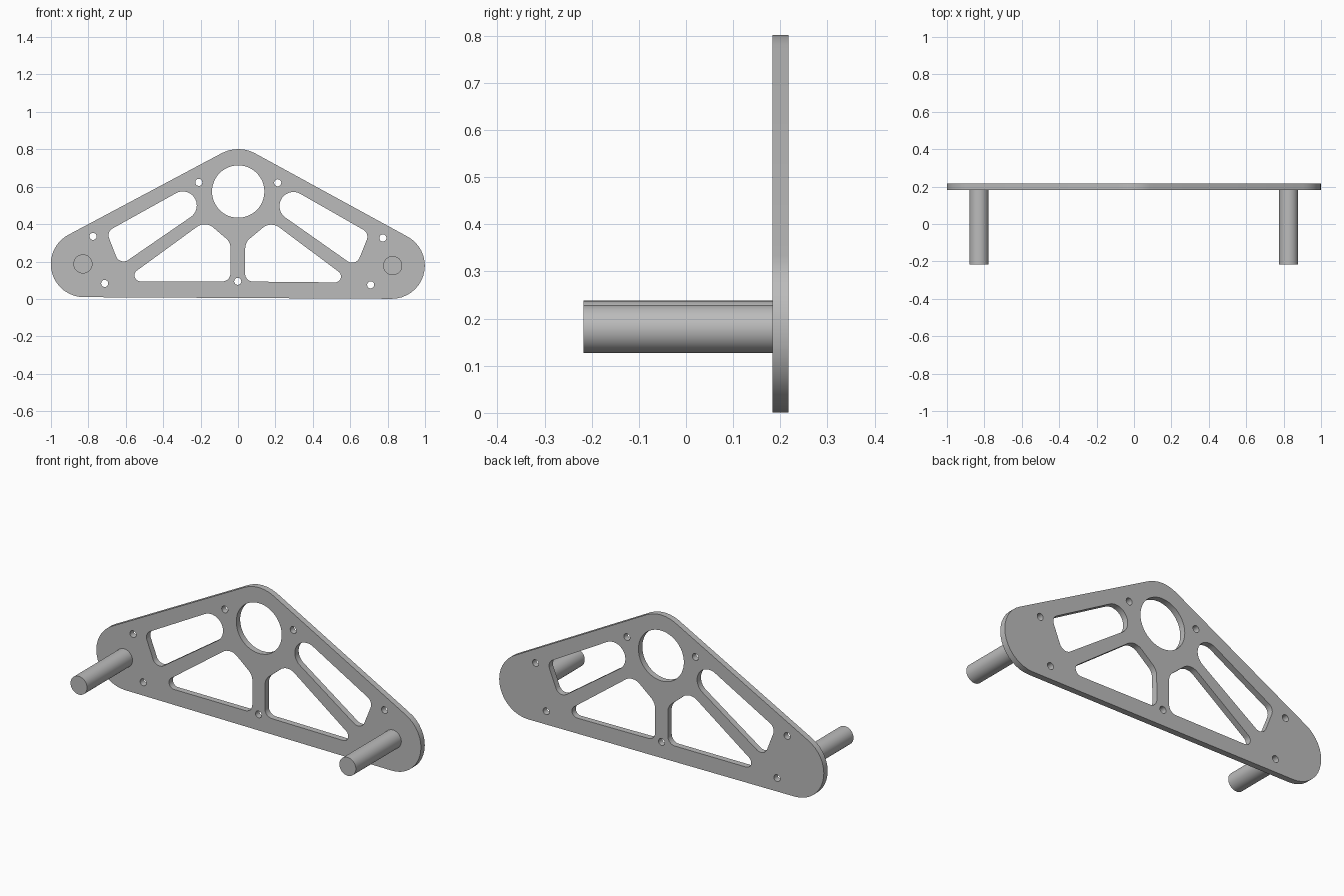
import bpy
from math import cos, sin, pi, radians
from mathutils import Matrix
from mathutils.geometry import convex_hull_2d

cube = bpy.data.objects.get("Cube")
if cube:
    bpy.data.objects.remove(cube, do_unlink=True)

TILT = Matrix.Translation((-0.002, 0, 0)) @ Matrix.Rotation(0.0054, 4, 'Y')
PLATE_Y, HALF_THICK = 0.2, 0.017
PIN_X, PIN_Z, PIN_R = 0.828, 0.1825, 0.051

grey = bpy.data.materials.new("satin grey metal")
grey.use_nodes = True
grey.diffuse_color = (0.5, 0.5, 0.5, 1)
grey.node_tree.nodes["Principled BSDF"].inputs["Base Color"].default_value = (0.5, 0.5, 0.5, 1)


def rounded(circles, steps=40):
    """Outline wrapped tightly around (x, z, radius) circles."""
    pts = [(x + r * cos(2 * pi * i / steps), z + r * sin(2 * pi * i / steps))
           for x, z, r in circles for i in range(steps)]
    return [pts[i] for i in convex_hull_2d(pts)]


def mirrored(circles):
    return [(-x, z, r) for x, z, r in circles]


def finish(obj):
    obj.data.materials.clear()
    obj.data.materials.append(grey)
    bpy.ops.object.select_all(action='DESELECT')
    obj.select_set(True)
    bpy.context.view_layer.objects.active = obj
    bpy.ops.object.shade_smooth_by_angle(angle=radians(30))


# Plate outline, bearing hole and openings
end = [(0.823, 0.182, 0.177)]
loops = [rounded(end + mirrored(end) + [(0, 0.611, 0.19)]),
         rounded([(0, 0.574, 0.14)], 48),
         rounded([(0, 0.094, 0.019)], 20)]
slot = [(0.296, 0.498, 0.075), (0.611, 0.24, 0.043), (0.649, 0.336, 0.043)]
window = [(0.178, 0.328, 0.07), (0.109, 0.27, 0.07),
          (0.082, 0.136, 0.043), (0.52, 0.123, 0.032)]
screw_holes = [[(x, z, 0.019)] for x, z in ((0.211, 0.622), (0.775, 0.33), (0.711, 0.079))]
for shape in [slot, window] + screw_holes:
    steps = 20 if len(shape) == 1 else 40
    loops += [rounded(shape, steps), rounded(mirrored(shape), steps)]

# Filled curve with holes, thickened into the plate
curve = bpy.data.curves.new("mounting_plate", 'CURVE')
curve.dimensions = '2D'
curve.fill_mode = 'BOTH'
curve.extrude = HALF_THICK
for loop in loops:
    spline = curve.splines.new('POLY')
    spline.points.add(len(loop) - 1)
    for point, (x, z) in zip(spline.points, loop):
        point.co = (x, z, 0, 1)
    spline.use_cyclic_u = True
plate = bpy.data.objects.new("mounting_plate", curve)
bpy.context.collection.objects.link(plate)
plate.matrix_world = TILT @ Matrix.Translation((0, PLATE_Y, 0)) @ Matrix.Rotation(pi / 2, 4, 'X')
bpy.ops.object.select_all(action='DESELECT')
plate.select_set(True)
bpy.context.view_layer.objects.active = plate
bpy.ops.object.convert(target='MESH')
plate = bpy.context.view_layer.objects.active
finish(plate)

# Two round pins standing out from the front of the plate
front, back = -0.217, PLATE_Y - 0.01
for name, side in (("left_pin", 1), ("right_pin", -1)):
    bpy.ops.mesh.primitive_cylinder_add(vertices=40, radius=PIN_R, depth=back - front)
    pin = bpy.context.object
    pin.name = name
    pin.matrix_world = (TILT @ Matrix.Translation((side * PIN_X, (front + back) / 2, PIN_Z))
                        @ Matrix.Rotation(pi / 2, 4, 'X'))
    finish(pin)
